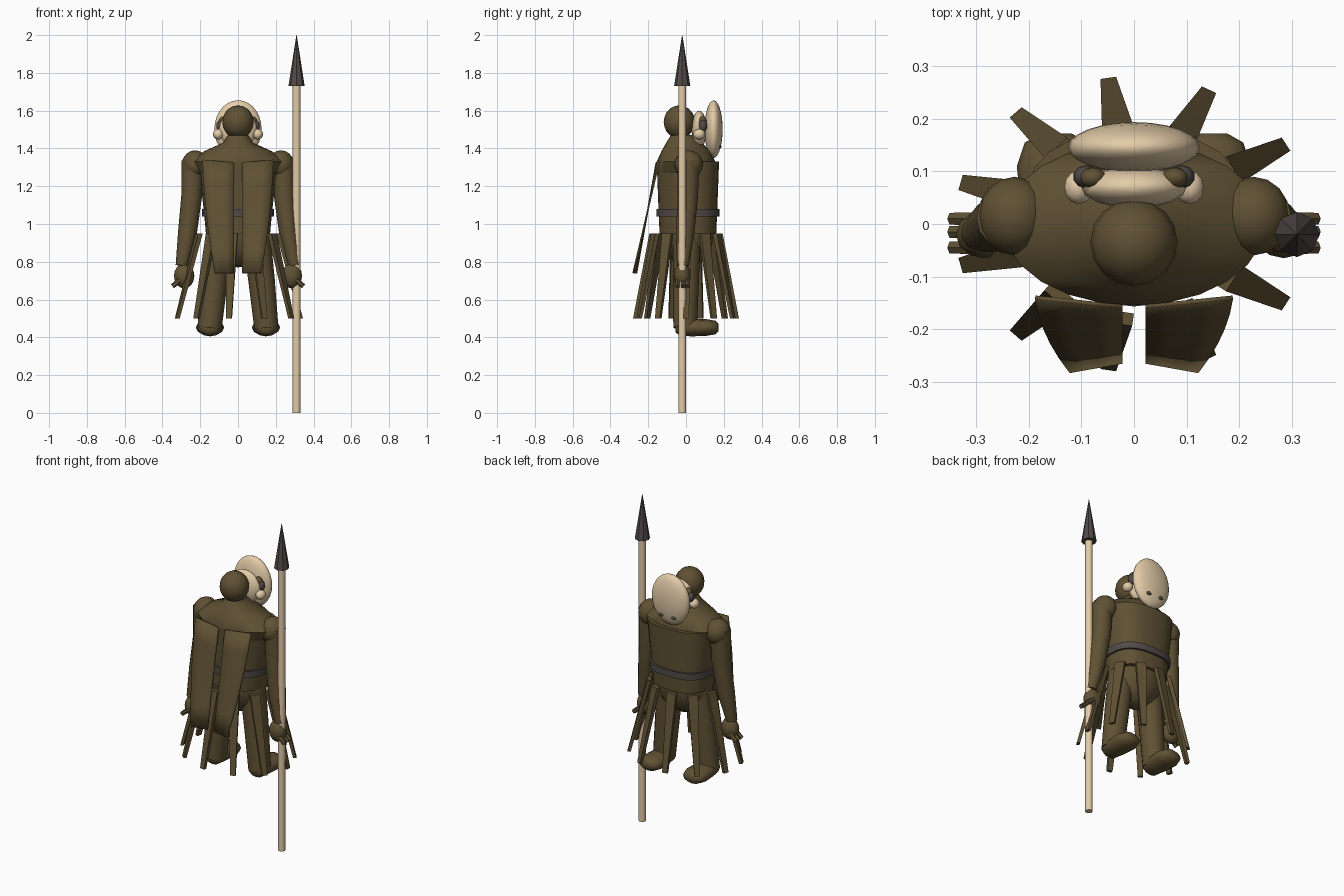
import bpy, bmesh, math
from mathutils import Vector

cube = bpy.data.objects.get("Cube")
if cube:
    bpy.data.objects.remove(cube)


def material(name, rgb):
    m = bpy.data.materials.new(name)
    m.use_nodes = True
    m.diffuse_color = (*rgb, 1)
    m.node_tree.nodes["Principled BSDF"].inputs["Base Color"].default_value = (*rgb, 1)
    return m


BROWN = material("dark brown hide", (0.115, 0.082, 0.034))
CREAM = material("pale wood", (0.77, 0.6, 0.39))
GREY = material("dark grey iron", (0.083, 0.069, 0.065))


def finish(name, bm, mat, angle=40):
    bmesh.ops.recalc_face_normals(bm, faces=bm.faces)
    mesh = bpy.data.meshes.new(name)
    bm.to_mesh(mesh)
    bm.free()
    mesh.materials.append(mat)
    ob = bpy.data.objects.new(name, mesh)
    bpy.context.collection.objects.link(ob)
    bpy.ops.object.select_all(action='DESELECT')
    ob.select_set(True)
    bpy.context.view_layer.objects.active = ob
    bpy.ops.object.shade_smooth_by_angle(angle=math.radians(angle))
    return ob


def ball(name, loc, radii, mat, segs=16, rings=10):
    bm = bmesh.new()
    bmesh.ops.create_uvsphere(bm, u_segments=segs, v_segments=rings, radius=1)
    for v in bm.verts:
        v.co = Vector(a * r for a, r in zip(v.co, radii)) + Vector(loc)
    return finish(name, bm, mat)


def skin(name, rings, mat, angle=40):
    """Bridge equal rings of points and cap both ends."""
    bm = bmesh.new()
    rows = [[bm.verts.new(p) for p in ring] for ring in rings]
    n = len(rows[0])
    for a, b in zip(rows, rows[1:]):
        for i in range(n):
            j = (i + 1) % n
            bm.faces.new((a[i], a[j], b[j], b[i]))
    bm.faces.new(rows[0])
    bm.faces.new(rows[-1])
    return finish(name, bm, mat, angle)


def tube(name, stations, mat, sides=14, angle=40):
    """Round limb through (centre, radius) stations."""
    axis = (Vector(stations[-1][0]) - Vector(stations[0][0])).normalized()
    u = axis.cross(Vector((0, 1, 0))).normalized()
    w = axis.cross(u)
    turns = [math.tau * i / sides for i in range(sides)]
    rings = [[Vector(c) + (u * math.cos(t) + w * math.sin(t)) * r for t in turns]
             for c, r in stations]
    return skin(name, rings, mat, angle)


def section(z, rx, ry, cy=0.01, power=0.75, n=24):
    """Squared-off oval at height z."""
    ring = []
    for i in range(n):
        t = math.tau * i / n
        c, s = math.cos(t), math.sin(t)
        p = power if s > 0 else 1
        ring.append((math.copysign(abs(c) ** p, c) * rx,
                     cy + math.copysign(abs(s) ** p, s) * ry, z))
    return ring


# Torso, shoulder yoke, belt and hips
skin("torso", [section(0.95, 0.17, 0.15), section(1.06, 0.18, 0.155),
               section(1.33, 0.21, 0.165)], BROWN)
skin("belt", [section(1.04, 0.19, 0.167), section(1.08, 0.192, 0.167)], GREY)
skin("shoulder_yoke", [section(1.27, 0.21, 0.15, 0, 1), section(1.33, 0.25, 0.155, 0, 1),
                       section(1.385, 0.18, 0.13, 0, 1), section(1.43, 0.08, 0.095, -0.01, 1),
                       section(1.47, 0.055, 0.06, -0.02, 1)], BROWN)
ball("hips", (0, 0.01, 0.95), (0.168, 0.135, 0.18), BROWN)

# Head, face and mask
ball("head", (0, -0.035, 1.54), (0.083, 0.083, 0.088), BROWN)
ball("face", (0, 0.07, 1.5), (0.1, 0.04, 0.1), CREAM)
ball("mask", (0, 0.146, 1.502), (0.125, 0.048, 0.153), CREAM, 24, 14)

# Spear
SX, SY = 0.31, -0.02
tube("spear_shaft", [((SX, SY, 0), 0.021), ((SX, SY, 1.75), 0.021)], CREAM, 10)
tube("spear_head", [((SX, SY, 1.73), 0.043), ((SX, SY, 2), 0.001)], GREY, 8, 20)

for side, s in (("left", 1), ("right", -1)):
    # Face details
    ball(side + "_cheek_knob", (s * 0.105, 0.07, 1.475), (0.028, 0.032, 0.028), CREAM, 12, 8)
    ball(side + "_eye_ring", (s * 0.092, 0.09, 1.52), (0.024, 0.022, 0.032), GREY, 10, 8)
    ball(side + "_eye", (s * 0.078, 0.088, 1.545), (0.025, 0.02, 0.025), BROWN, 10, 8)
    ball(side + "_nostril", (s * 0.042, 0.18, 1.41), (0.016, 0.009, 0.01), GREY, 10, 6)

    # Arm and hand
    ball(side + "_shoulder", (s * 0.227, 0.015, 1.315), (0.07, 0.075, 0.075), BROWN)
    tube(side + "_arm", [((s * 0.24, 0.012, 1.33), 0.06), ((s * 0.245, 0.01, 1.15), 0.055),
                         ((s * 0.268, -0.005, 0.95), 0.05),
                         ((s * 0.298, -0.017, 0.78), 0.032)], BROWN)
    ball(side + "_hand", (s * 0.285, -0.02, 0.725), (0.054, 0.045, 0.066), BROWN, 12, 8)
    for k, dy in enumerate((-0.035, -0.005, 0.02)):
        tube(f"{side}_finger_{k}", [((s * 0.3, dy - 0.01, 0.71), 0.014),
                                    ((s * 0.347, dy - 0.01, 0.67), 0.013)], BROWN, 6)

    # Leg and foot
    tube(side + "_leg", [((s * 0.095, 0.005, 0.95), 0.075), ((s * 0.125, 0, 0.7), 0.07),
                         ((s * 0.15, -0.005, 0.45), 0.064)], BROWN)
    foot = []
    for y, rx, rz in ((-0.055, 0.03, 0.025), (-0.035, 0.055, 0.043), (0.03, 0.067, 0.047),
                      (0.11, 0.075, 0.044), (0.155, 0.06, 0.036), (0.172, 0.03, 0.02)):
        foot.append([(s * 0.148 + rx * math.cos(math.tau * i / 12), y,
                      0.452 + rz * math.sin(math.tau * i / 12)) for i in range(12)])
    skin(side + "_foot", foot, BROWN, 50)

    # Hanging cloak panel
    bm = bmesh.new()
    rows = []
    for i in range(6):
        t = i / 5
        outer = 0.188 - 0.02 * t - 0.045 * t * t
        z = 1.34 - 0.6 * t
        row = []
        for j in range(4):
            f = j / 3
            x = 0.022 + (outer - 0.022) * f
            y = -0.157 - 0.105 * t + f * (0.017 - 0.035 * t)
            row.append(bm.verts.new((s * x, y, z - 0.015 * (1 - f) * (1 - t))))
        rows.append(row)
    for a, b in zip(rows, rows[1:]):
        for j in range(3):
            bm.faces.new((a[j], a[j + 1], b[j + 1], b[j]))
    panel = finish(side + "_cloak_panel", bm, BROWN)
    thick = panel.modifiers.new("Thickness", 'SOLIDIFY')
    thick.thickness = 0.008
    thick.offset = 0

# Ring of tapered skirt strips
STRIPS = 11
for k in range(STRIPS):
    a = math.tau * k / STRIPS
    out = Vector((math.cos(a), math.sin(a), 0))
    across = Vector((-out.y, out.x, 0))
    rings = []
    for z, rx, ry, w, t in ((0.95, 0.215, 0.18, 0.029, 0.012), (0.5, 0.335, 0.272, 0.015, 0.009)):
        c = Vector((rx * out.x, ry * out.y, z))
        rings.append([c + across * w * p + out * t * q
                      for p, q in ((-1, -1), (1, -1), (1, 1), (-1, 1))])
    skin(f"skirt_strip_{k}", rings, BROWN, 30)
